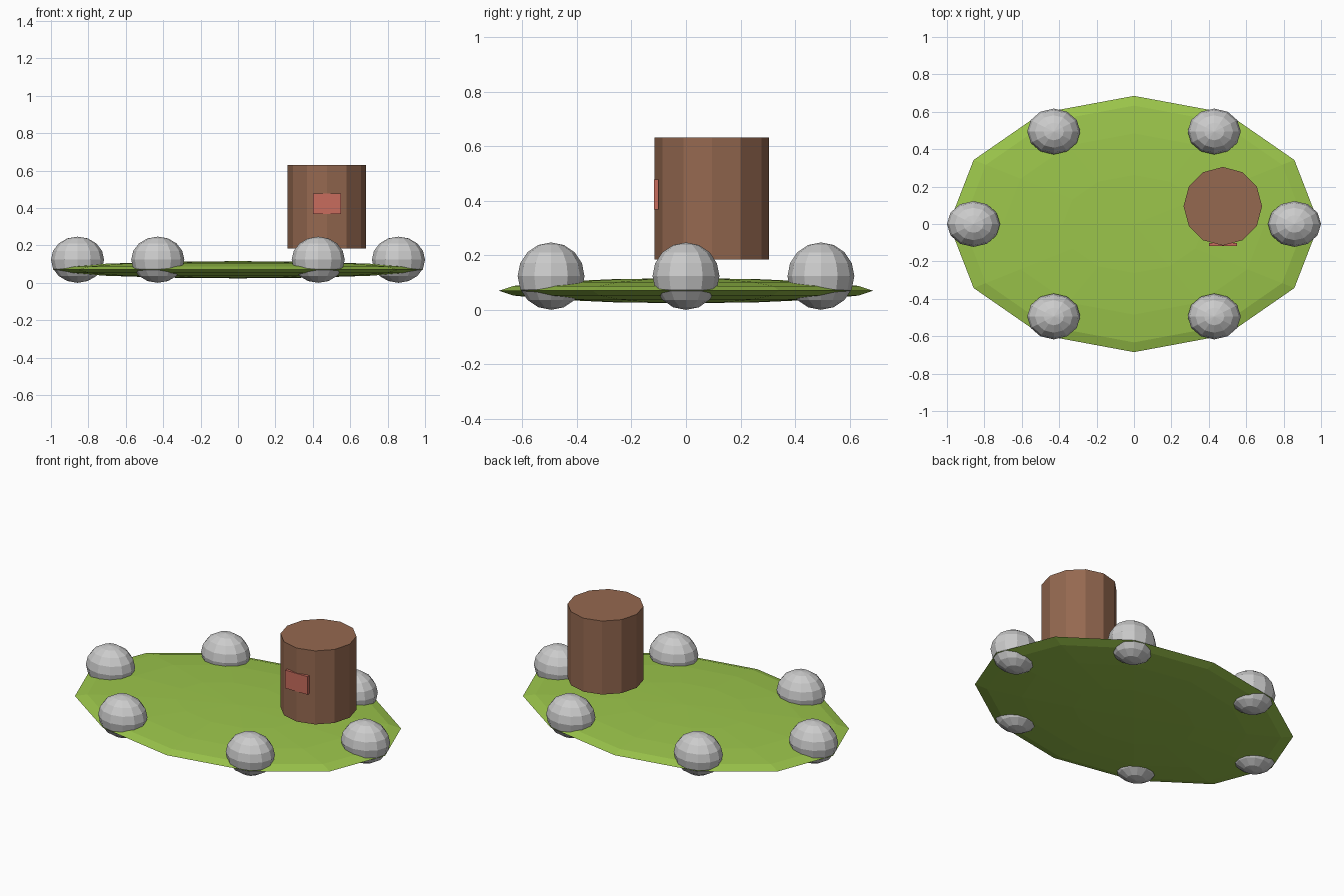
import bpy
from math import radians, cos, sin

if "Cube" in bpy.data.objects:
    bpy.data.objects.remove(bpy.data.objects["Cube"])


def material(name, rgb):
    m = bpy.data.materials.new(name)
    m.diffuse_color = (*rgb, 1)
    m.use_nodes = True
    m.node_tree.nodes["Principled BSDF"].inputs["Base Color"].default_value = m.diffuse_color
    return m


def finish(name, scale=(1, 1, 1), mat=None):
    ob = bpy.context.object
    ob.name = name
    ob.scale = scale
    bpy.ops.object.transform_apply(location=False, rotation=False, scale=True)
    if mat:
        ob.data.materials.append(mat)
    return ob


def ellipsoid(name, loc, radii, mat=None):
    bpy.ops.mesh.primitive_uv_sphere_add(segments=12, ring_count=8, radius=1, location=loc)
    return finish(name, radii, mat)


grass = material("grass", (0.33, 0.56, 0.07))
bark = material("bark", (0.30, 0.14, 0.08))
red = material("red_panel", (0.58, 0.15, 0.11))

# flat oval ground pad
ellipsoid("ground_pad", (0, 0, 0.07), (0.99, 0.685, 0.046), grass)

# ring of six rim stones
for i in range(6):
    a = radians(60 * i)
    ellipsoid(f"rim_stone_{i + 1}", (0.858 * cos(a), 0.571 * sin(a), 0.1235),
              (0.142, 0.1225, 0.1235))

# twelve-sided stump
bpy.ops.mesh.primitive_cylinder_add(vertices=12, radius=0.21, depth=0.447,
                                    location=(0.475, 0.095, 0.4075))
finish("stump", mat=bark)

# small panel on the front of the stump
bpy.ops.mesh.primitive_cube_add(size=1, location=(0.475, -0.109, 0.423))
finish("front_panel", (0.15, 0.017, 0.11), red)
